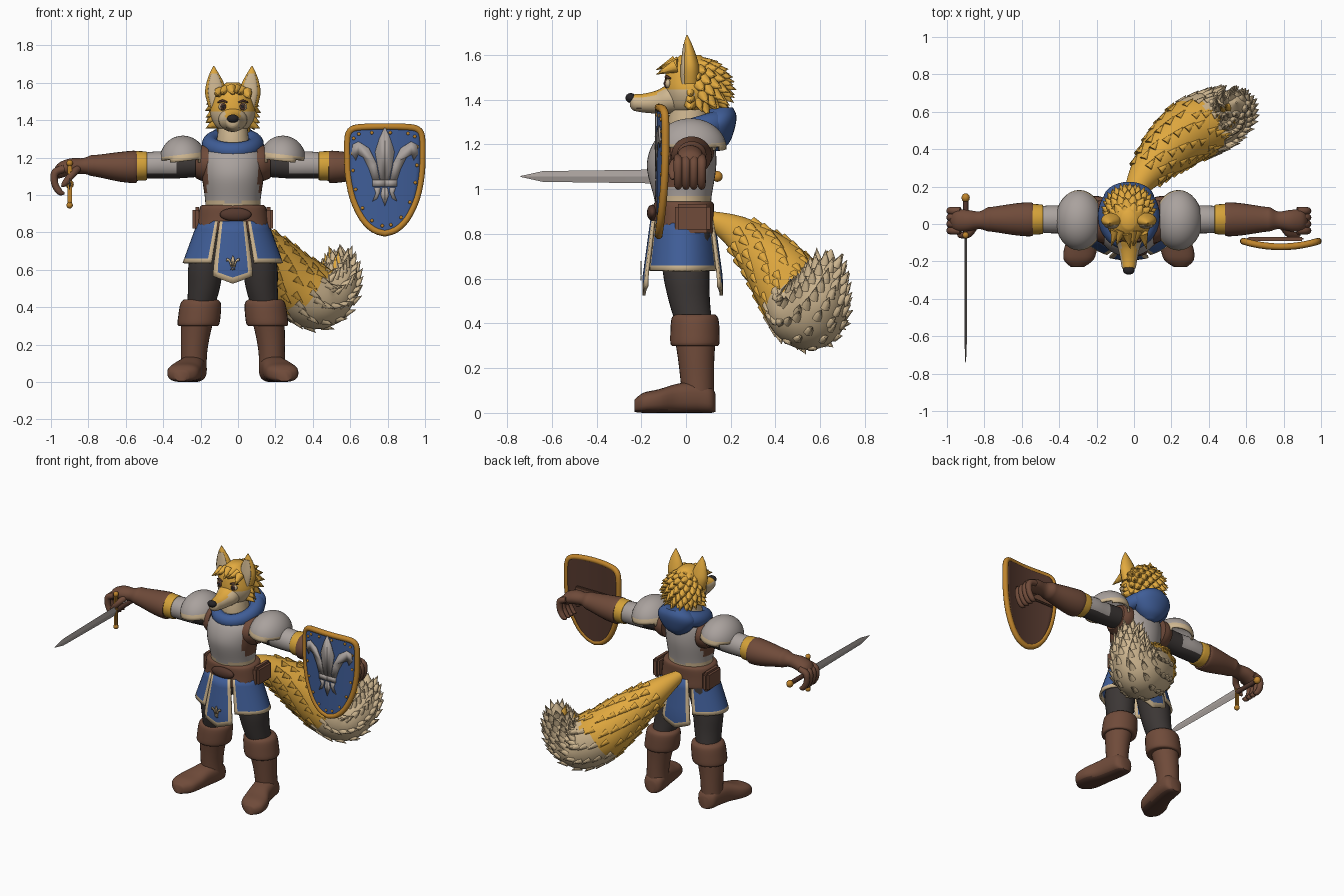
import bpy, bmesh, math, random
from mathutils import Vector, Matrix, Quaternion

random.seed(4)
if "Cube" in bpy.data.objects:
    bpy.data.objects.remove(bpy.data.objects["Cube"])
CX = -0.0275  # the body's centre line


def material(name, *rgb):
    m = bpy.data.materials.new(name)
    m.use_nodes = True
    m.diffuse_color = (*rgb, 1)
    m.node_tree.nodes["Principled BSDF"].inputs["Base Color"].default_value = (*rgb, 1)
    return m


yellow = material("yellow_fur", .76, .40, .05)
cream = material("cream", .62, .47, .28)
brown = material("brown_leather", .16, .07, .042)
dark = material("dark_leather", .09, .04, .027)
charcoal = material("charcoal_cloth", .045, .038, .036)
blue = material("blue_cloth", .05, .11, .31)
silver = material("silver", .40, .36, .34)
gold = material("gold", .52, .23, .025)
black = material("black", .02, .018, .02)
band_yellow = material("band_yellow", .66, .36, .04)


def finish(name, bm, mats, rule=None, mirror=False, solid=0, angle=50):
    bmesh.ops.recalc_face_normals(bm, faces=bm.faces)
    me = bpy.data.meshes.new(name)
    bm.to_mesh(me)
    bm.free()
    for m in mats:
        me.materials.append(m)
    for p in me.polygons:
        p.use_smooth = True
        if rule:
            p.material_index = int(rule(p.center, p.normal))
    me.set_sharp_from_angle(angle=math.radians(angle))
    ob = bpy.data.objects.new(name, me)
    bpy.context.collection.objects.link(ob)
    ob.location.x = CX
    if solid:
        mod = ob.modifiers.new("thickness", "SOLIDIFY")
        mod.thickness, mod.offset = solid, 0
    if mirror:
        ob.modifiers.new("mirror", "MIRROR").use_mirror_merge = False
    return ob


def spline(pts, n):
    pts = [Vector(p) for p in pts]
    out = []
    for i in range(len(pts) - 1):
        a, b, c, d = pts[max(i - 1, 0)], pts[i], pts[i + 1], pts[min(i + 2, len(pts) - 1)]
        for k in range(n):
            t = k / n
            out.append(b + (c - a) * t / 2 + (a - b * 2.5 + c * 2 - d / 2) * t**2
                       + ((b - c) * 1.5 + (d - a) / 2) * t**3)
    return out + [pts[-1]]


AXES = {"x": ((0, 1, 0), (0, 0, 1)), "y": ((1, 0, 0), (0, 0, 1)), "z": ((1, 0, 0), (0, 1, 0))}


def loft(name, rings, mats, axis=None, sub=4, seg=28, power=2, closed=False, bm=None, **kw):
    """Skin elliptical rings (x, y, z, a, b) along an axis, or along their own path."""
    new = bm is None
    bm = bm or bmesh.new()
    pts = spline(rings, sub)
    cen = [p.to_3d() if len(p) == 3 else Vector(p[:3]) for p in pts]
    n, loops, q, last = len(pts), [], None, None
    for i, p in enumerate(pts):
        if axis:
            u, v = map(Vector, AXES[axis])
        else:
            t = (cen[(i + 1) % n] - cen[i - 1]) if closed else cen[min(i + 1, n - 1)] - cen[max(i - 1, 0)]
            t.normalize()
            q = last.rotation_difference(t) @ q if last else t.to_track_quat("Z", "Y")
            last = t
            u, v = q @ Vector((1, 0, 0)), q @ Vector((0, 1, 0))
        row = []
        for k in range(seg):
            a = 2 * math.pi * k / seg
            c, s = (math.copysign(abs(f) ** (2 / power), f) for f in (math.cos(a), math.sin(a)))
            row.append(bm.verts.new(cen[i] + u * c * max(p[3], .002) + v * s * max(p[4], .002)))
        loops.append(row)
    for i in range(n if closed else n - 1):
        r, s = loops[i], loops[(i + 1) % n]
        for k in range(seg):
            bm.faces.new((r[k], r[(k + 1) % seg], s[(k + 1) % seg], s[k]))
    if not closed:
        bm.faces.new(loops[0])
        bm.faces.new(loops[-1])
    return finish(name, bm, mats, **kw) if new else None


def ball(name, pos, size, mats, **kw):
    bm = bmesh.new()
    bmesh.ops.create_uvsphere(bm, u_segments=24, v_segments=14, radius=1,
                              matrix=Matrix.Translation(pos) @ Matrix.Diagonal((*size, 1)))
    return finish(name, bm, mats, **kw)


def box(name, pos, size, mats, **kw):
    bm = bmesh.new()
    bmesh.ops.create_cube(bm, size=1, matrix=Matrix.Translation(pos) @ Matrix.Diagonal((*size, 1)))
    bmesh.ops.bevel(bm, geom=bm.edges[:], offset=min(size) * .3, segments=2, affect="EDGES")
    return finish(name, bm, mats, **kw)


def spikes(name, tufts, mats, **kw):
    bm = bmesh.new()
    for base, tip, r in tufts:
        d = tip - base
        m = Matrix.Translation((base + tip) / 2) @ d.to_track_quat("Z", "Y").to_matrix().to_4x4()
        bmesh.ops.create_cone(bm, cap_ends=True, segments=7, radius1=r, radius2=.001, depth=d.length, matrix=m)
    return finish(name, bm, mats, **kw)


# legs and boots
loft("trouser_legs", [(.09, 0, .82, .09, .11), (.14, 0, .64, .095, .105), (.155, .015, .5, .085, .092),
                      (.175, .04, .38, .07, .08)], [charcoal], "z", mirror=True)
ball("hips", (0, -.01, .8), (.17, .12, .1), [charcoal])
loft("boot_shafts", [(.21, .055, .05, .07, .07), (.208, .05, .15, .07, .075), (.2, .045, .25, .078, .082),
                     (.185, .04, .36, .09, .095)], [brown], "z", mirror=True)
loft("boot_cuffs", [(.187, .04, .3, .085, .085), (.185, .04, .305, .11, .108), (.178, .04, .36, .113, .11),
                    (.172, .04, .42, .108, .105), (.172, .04, .44, .09, .09)], [brown], "z", mirror=True)
loft("boot_feet", [(.205, .132, .045, .035, .04), (.207, .11, .06, .063, .06), (.212, .05, .07, .072, .07),
                   (.23, -.04, .065, .075, .065), (.255, -.12, .053, .088, .053), (.268, -.19, .045, .08, .045),
                   (.275, -.23, .032, .035, .028)], [brown, dark], "y", power=2.6, mirror=True,
     rule=lambda c, n: c.z < .014)

# torso, with a breastplate and trim
loft("torso", [(0, -.01, .9, .15, .12), (0, -.015, .97, .148, .13), (0, -.02, 1.1, .165, .155),
               (0, -.01, 1.2, .165, .14), (0, .01, 1.27, .12, .1), (0, .02, 1.3, .07, .07)],
     [silver, cream, brown], "z", sub=6, seg=40,
     rule=lambda c, n: 1 if c.z < .955 + .02 * abs(c.x) / .15 else 2 * (abs(c.x) > .135 and c.z > 1.02))
loft("shoulder_straps", [(.13, .01, 1.17, .115, .1), (.165, .015, 1.17, .11, .095), (.2, .02, 1.17, .09, .08)],
     [brown], "x", mirror=True)
loft("belt", [(0, -.01, .8, .185, .13), (0, -.01, .81, .193, .138), (0, -.01, .87, .188, .135),
              (0, -.01, .93, .178, .135), (0, -.01, .945, .165, .125)], [brown], "z", power=2.3)
ball("belt_knot", (.015, -.15, .895), (.085, .025, .036), [dark])
box("belt_pouches", (.19, .03, .87), (.05, .16, .13), [brown], mirror=True)


# skirt panels with a cream border
def panel(name, start, stop, low, point=0, puff=0, mirror=False):
    bm = bmesh.new()
    cols = [0, .04] if stop - start > 1 else [0, .12]
    cols += [cols[1] + (1 - 2 * cols[1]) * k / 12 for k in range(1, 13)] + [1]
    rows = [0, .2, .4, .6, .75, .9, 1]
    grid = []
    for t in rows:
        line = []
        for u in cols:
            a = start + (stop - start) * u
            z = .86 + (low - point * (1 - abs(2 * u - 1)) - .86) * t
            f = min((.86 - z) / .22, 1.15)
            line.append(bm.verts.new(((.18 + .08 * f + puff) * math.sin(a),
                                      -.015 - (.13 + .03 * f + puff) * math.cos(a), z)))
        grid.append(line)
    for j in range(len(rows) - 1):
        for i in range(len(cols) - 1):
            face = bm.faces.new((grid[j][i], grid[j][i + 1], grid[j + 1][i + 1], grid[j + 1][i]))
            face.material_index = int(i in (0, len(cols) - 2) or j == len(rows) - 2)
    finish(name, bm, [blue, cream], mirror=mirror, solid=.014)


panel("skirt_sides", .45, math.pi - .45, .635, mirror=True)
panel("front_tabard", -.38, .38, .565, .04, .008)
panel("back_tabard", math.pi - .38, math.pi + .38, .565, .04, .008)

# arms, arm guards and gloves
loft("sleeves", [(.14, .025, 1.17, .07, .07), (.3, .025, 1.16, .07, .072), (.4, .025, 1.16, .075, .073),
                 (.5, .025, 1.155, .068, .068)], [charcoal, silver], "x", sub=6, mirror=True,
     rule=lambda c, n: c.x > .3 and c.z > 1.115)
loft("arm_bands", [(.46, .025, 1.155, .07, .07), (.465, .025, 1.155, .079, .077), (.525, .025, 1.155, .081, .079),
                   (.53, .025, 1.155, .07, .07)], [band_yellow], "x", mirror=True)
loft("gloves", [(.515, .025, 1.15, .07, .07), (.52, .025, 1.15, .09, .086), (.6, .025, 1.15, .086, .08),
                (.72, .025, 1.155, .068, .06), (.755, .025, 1.157, .064, .056), (.8, .02, 1.155, .047, .042),
                (.87, .018, 1.15, .058, .045), (.93, .018, 1.13, .055, .042), (.955, .018, 1.12, .02, .02)],
     [brown], "x", mirror=True)
bm = bmesh.new()
for y in (-.035, 0, .035, .07):
    loft("", [(.9, y, 1.14, .02, .02), (.95, y, 1.12, .021, .021), (.952, y, 1.06, .019, .019),
              (.925, y, 1.015, .017, .017), (.9, y, 1.01, .006, .006)], [], seg=12, bm=bm)
loft("", [(.83, -.02, 1.14, .02, .02), (.86, -.055, 1.11, .02, .02), (.9, -.06, 1.06, .016, .016),
          (.915, -.055, 1.045, .004, .004)], [], seg=12, bm=bm)
finish("fingers", bm, [brown], mirror=True)

# shoulder plates
bm = bmesh.new()
bmesh.ops.create_uvsphere(bm, u_segments=32, v_segments=24, radius=1, matrix=Matrix.Translation(
    (.265, .02, 1.18)) @ Matrix.Rotation(.12, 4, "Y") @ Matrix.Diagonal((.12, .155, .13, 1)))
bmesh.ops.delete(bm, geom=[v for v in bm.verts if v.co.z < 1.172], context="VERTS")
finish("shoulder_plates", bm, [silver, cream], mirror=True, solid=.014,
       rule=lambda c, n: c.z < 1.207 - .12 * (c.x - .265))

# scarf and hood
ring = []
for k in range(33):
    a = 2 * math.pi * k / 32
    back = (1 - math.cos(a)) / 2
    ring.append((.12 * math.sin(a), .035 - .135 * math.cos(a), 1.235 + .07 * back, .04 + .012 * back, .045 + .01 * back))
loft("scarf", ring[:-1], [blue], sub=1, seg=16, closed=True)
loft("hood", [(0, .12, 1.17, .03, .03), (0, .13, 1.21, .09, .065), (0, .135, 1.28, .135, .085),
              (0, .15, 1.33, .12, .075), (0, .16, 1.365, .07, .05)], [blue], "z")

# head
loft("neck", [(0, .02, 1.22, .1, .1), (0, .01, 1.3, .085, .09), (0, .02, 1.4, .075, .08)], [cream], "z")
loft("head", [(0, .01, 1.335, .05, .06), (0, .015, 1.37, .095, .095), (0, .02, 1.43, .12, .115),
              (0, .02, 1.49, .113, .115), (0, .02, 1.55, .09, .1), (0, .02, 1.6, .035, .045)],
     [yellow, cream], "z", seg=36, rule=lambda c, n: c.z < 1.445 and c.y < .03)
loft("muzzle", [(0, -.25, 1.39, .018, .02), (0, -.235, 1.388, .036, .036), (0, -.19, 1.385, .045, .042),
                (0, -.13, 1.39, .058, .052), (0, -.08, 1.402, .075, .065), (0, 0, 1.41, .08, .07)],
     [cream, yellow], "y", rule=lambda c, n: n.z > .55 and abs(c.x) < .04)
ball("nose", (0, -.247, 1.408), (.031, .024, .022), [black])
ball("mouth", (0, -.2, 1.362), (.036, .04, .004), [dark])
ball("eye_whites", (.053, -.08, 1.472), (.024, .014, .021), [cream], mirror=True)
ball("irises", (.052, -.089, 1.472), (.016, .009, .019), [dark], mirror=True)
ball("pupils", (.052, -.096, 1.473), (.008, .004, .01), [black], mirror=True)
loft("brows", [(.03, -.09, 1.495, .004, .004), (.055, -.087, 1.503, .007, .007), (.08, -.07, 1.495, .004, .004)],
     [dark], seg=10, mirror=True)
EAR = [(.08, .02, 1.47, .05, .04), (.09, .02, 1.54, .058, .04), (.095, .015, 1.6, .046, .03),
       (.1, .008, 1.65, .024, .018), (.102, .004, 1.69, .002, .002)]
loft("ears", EAR, [yellow], "z", mirror=True)
loft("inner_ears", [(x, y - b * .72, z, a * .72, b * .4) for x, y, z, a, b in EAR[:-1]],
     [cream], "z", mirror=True)

# hair: back mass, tufts, forelock and cheek fur
ball("hair_mass", (0, .055, 1.465), (.112, .11, .12), [yellow])
tufts = []
for k in range(110):
    h, a = 1 - 2 * (k + .5) / 110, k * 2.4
    w = math.sqrt(1 - h * h)
    d = Vector((w * math.cos(a), w * math.sin(a), h))
    if d.y > -.1 and h > -.85:
        base = Vector((0, .055, 1.465)) + d * .105
        tufts.append((base, base + d * .045 + Vector((0, .02, -.025)), .03))
for x in (-.07, -.04, -.01, .02, .05, .075):
    base = Vector((x, -.03 - random.random() * .02, 1.57 - abs(x) * .3))
    tufts.append((base, base + Vector((random.uniform(-.03, .03), -.085, -.01 - random.random() * .03)), .03))
for s in (-1, 1):
    for z in (1.38, 1.41, 1.44):
        base = Vector((s * .095, .02, z))
        tufts.append((base, base + Vector((s * .05, 0, -.025)), .03))
spikes("hair_tufts", tufts, [yellow])


# tail
def tail_rule(c, n=None):
    return c.x * .6 + c.y * .5 - c.z * .8 > .065 + .02 * math.sin(40 * (c.x - c.y))


TAIL = [(0, .1, .87, .035), (.07, .24, .8, .08), (.19, .38, .67, .135), (.32, .49, .53, .17),
        (.45, .55, .45, .17), (.54, .59, .5, .13), (.575, .62, .6, .085), (.575, .65, .73, .004)]
TAIL = [(*p, p[3]) for p in TAIL]
loft("tail", TAIL, [yellow, cream], sub=7, seg=32, rule=tail_rule)
tufts, path = [], spline(TAIL, 7)
for i in range(8, len(path) - 4):
    p, t = Vector(path[i][:3]), (Vector(path[i + 1][:3]) - Vector(path[i - 1][:3])).normalized()
    for k in range(5):
        d = t.orthogonal().normalized()
        d.rotate(Quaternion(t, k * math.tau / 5 + i * .7))
        base = p + d * path[i][3] * .92
        tufts.append((base, base + t * .065 + d * .022, .024))
spikes("tail_tufts", tufts, [yellow, cream], rule=tail_rule)

# sword
SX = -.8725
loft("sword_blade", [(SX, -.06, 1.057, .007, .032), (SX, -.64, 1.057, .006, .024), (SX, -.74, 1.057, .001, .001)],
     [silver], "y", sub=1, seg=4, angle=20)
loft("sword_grip", [(SX, -.06, 1.057, .014, .016), (SX, .12, 1.057, .014, .016)], [dark], "y")
ball("sword_pommel", (SX, .14, 1.057), (.022, .024, .024), [gold])
box("sword_guard", (SX, -.06, 1.057), (.024, .026, .23), [gold])
for z in (.945, 1.17):
    ball("guard_knob", (SX, -.06, z), (.017, .018, .018), [gold])

# shield
SH, BOW = Vector((.8125, -.128, 1.1)), .03
HALF = spline([(0, .265, 0), (.12, .262, 0), (.175, .25, 0), (.198, .21, 0), (.2, .1, 0), (.195, 0, 0),
               (.17, -.12, 0), (.12, -.225, 0), (.06, -.285, 0), (0, -.305, 0)], 3)


def on_shield(x, z, out=0):
    return SH + Vector((x, BOW * (x / .2) ** 2 - out, z))


def shield_sheet(name, mat, out, solid):
    bm = bmesh.new()
    lines = [[bm.verts.new(on_shield(p.x * u / 6, p.y, out)) for u in range(-6, 7)] for p in HALF[1:-1]]
    for a, b in zip(lines, lines[1:]):
        for k in range(12):
            bm.faces.new((a[k], a[k + 1], b[k + 1], b[k]))
    finish(name, bm, [mat], solid=solid)


shield_sheet("shield_board", dark, -.012, .016)
shield_sheet("shield_face", blue, 0, .006)
outline = HALF[:-1] + [Vector((-p.x, p.y, 0)) for p in HALF[:0:-1]]
loft("shield_rim", [(*on_shield(p.x, p.y, -.006), .018, .018) for p in outline], [gold], sub=1, seg=12, closed=True)
for p in outline[1::3]:
    ball("shield_stud", on_shield(p.x * .86, p.y * .88, .003), (.009, .006, .009), [gold])
box("shield_strap", (SH.x - .03, -.08, 1.15), (.3, .02, .05), [brown])

# lily emblem, as thin plates
PETALS = [[(0, .265), (.03, .2), (.052, .13), (.04, .06), (.025, -.02), (0, -.02)],
          [(.028, -.02), (.045, .07), (.085, .15), (.14, .185), (.172, .17), (.178, .12), (.155, .085),
           (.143, .115), (.115, .1), (.085, .04), (.065, -.02)],
          [(0, -.02), (.065, -.02), (.065, -.055), (0, -.055)],
          [(0, -.06), (.014, -.06), (.022, -.1), (0, -.16)],
          [(.024, -.06), (.058, -.06), (.048, -.09), (.066, -.135), (.04, -.12), (.026, -.085)]]


def emblem(name, mat, place):
    bm = bmesh.new()
    for s in (-1, 1):
        for petal in PETALS:
            bm.faces.new([bm.verts.new(place(s * x, z)) for x, z in petal])
    finish(name, bm, [mat], solid=.004)


emblem("shield_emblem", silver, lambda x, z: on_shield(x, z, .008))
emblem("tabard_emblem", cream, lambda x, z: Vector((x * .2, -.201, .625 + z * .2)))
